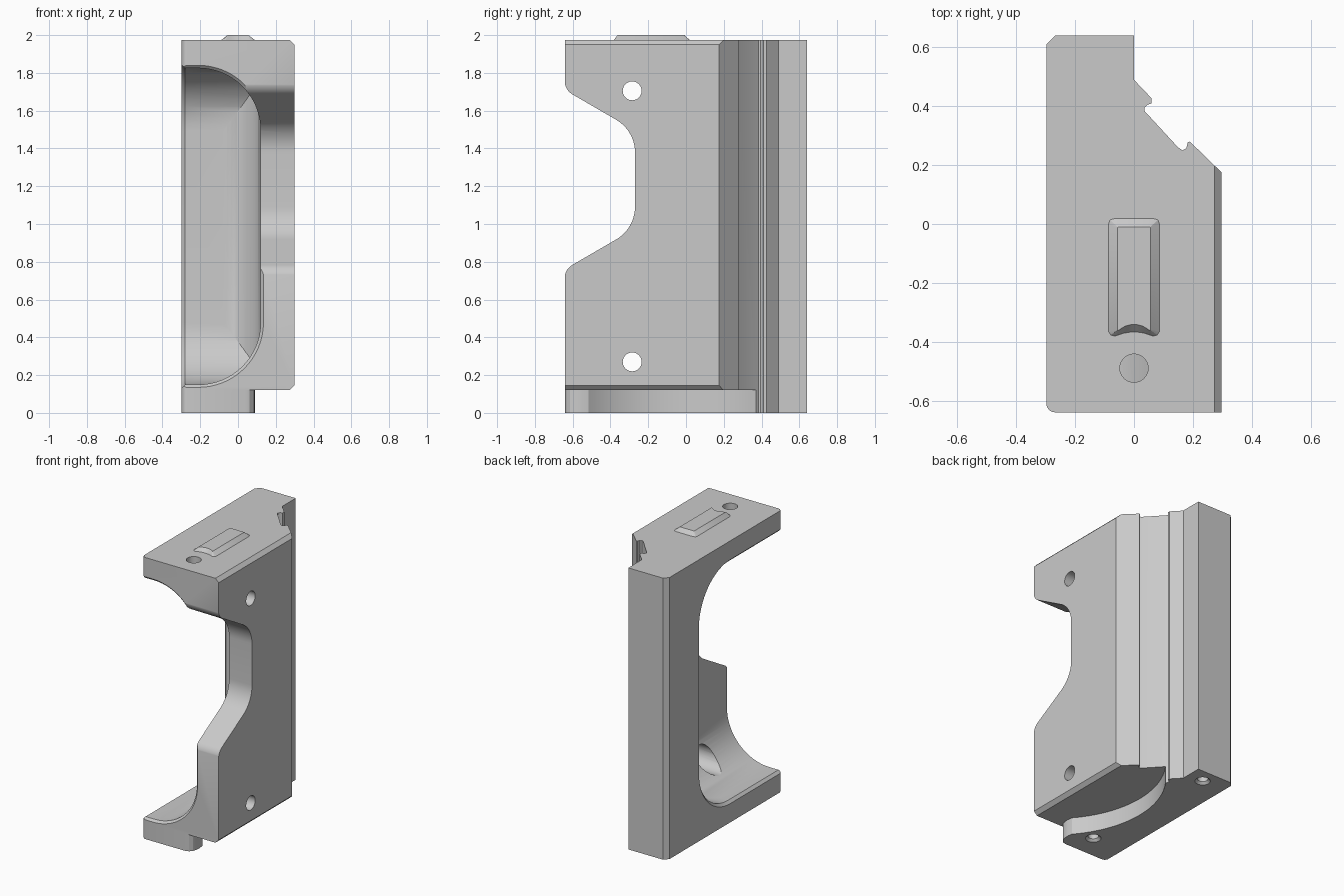
import bpy, bmesh, math
from mathutils import Vector

if "Cube" in bpy.data.objects:
    bpy.data.objects.remove(bpy.data.objects["Cube"], do_unlink=True)

grey = bpy.data.materials.new("plain grey")
grey.use_nodes = True
grey.diffuse_color = (0.59, 0.59, 0.59, 1)
grey.node_tree.nodes["Principled BSDF"].inputs["Base Color"].default_value = (0.59, 0.59, 0.59, 1)


def rounded(corners, steps=10):
    """Polygon from (u, v) or (u, v, radius) corners, radii turned into arcs."""
    out = []
    for i, c in enumerate(corners):
        p = Vector(c[:2])
        if len(c) == 2:
            out.append(p)
            continue
        a = (Vector(corners[i - 1][:2]) - p).normalized()
        b = (Vector(corners[(i + 1) % len(corners)][:2]) - p).normalized()
        half = a.angle(b) / 2
        centre = p + (a + b).normalized() * c[2] / math.sin(half)
        start = p + a * c[2] / math.tan(half) - centre
        end = p + b * c[2] / math.tan(half) - centre
        sweep = start.angle(end)
        for k in range(steps + 1):
            t = k / steps
            w = (math.sin((1 - t) * sweep) * start + math.sin(t * sweep) * end) / math.sin(sweep)
            out.append(centre + w)
    return out


def circle(u, v, r, n=32):
    return [Vector((u + r * math.cos(math.tau * k / n), v + r * math.sin(math.tau * k / n)))
            for k in range(n)]


def loft(name, axis, t0, loop0, t1, loop1=None):
    """Solid between two matching loops placed at t0 and t1 along an axis."""
    place = {"x": lambda p, t: (t, p[0], p[1]),
             "y": lambda p, t: (p[0], t, p[1]),
             "z": lambda p, t: (p[0], p[1], t)}[axis]
    bm = bmesh.new()
    low = [bm.verts.new(place(p, t0)) for p in loop0]
    high = [bm.verts.new(place(p, t1)) for p in (loop1 or loop0)]
    bm.faces.new(low)
    bm.faces.new(high)
    for i in range(len(low)):
        bm.faces.new((low[i - 1], low[i], high[i], high[i - 1]))
    bmesh.ops.recalc_face_normals(bm, faces=bm.faces[:])
    if bm.calc_volume(signed=True) < 0:
        bmesh.ops.reverse_faces(bm, faces=bm.faces[:])
    mesh = bpy.data.meshes.new(name)
    bm.to_mesh(mesh)
    bm.free()
    mesh.materials.append(grey)
    obj = bpy.data.objects.new(name, mesh)
    bpy.context.collection.objects.link(obj)
    return obj


def combine(target, tool, operation="DIFFERENCE"):
    mod = target.modifiers.new("combine", "BOOLEAN")
    mod.operation, mod.solver, mod.object = operation, "EXACT", tool
    mod.use_hole_tolerant = True
    bpy.context.view_layer.objects.active = target
    bpy.ops.object.modifier_apply(modifier=mod.name)
    bpy.data.objects.remove(tool, do_unlink=True)
    bm = bmesh.new()
    bm.from_mesh(target.data)
    bmesh.ops.remove_doubles(bm, verts=bm.verts[:], dist=0.00002)
    bm.to_mesh(target.data)
    bm.free()


# Block with the slanted, grooved back corner
TOP = 1.975
footprint = rounded([
    (-.298, -.64, .03), (.298, -.64), (.298, .175), (.19, .28), (.183, .278),
    (.178, .258), (.165, .25), (.15, .26), (.035, .385), (.035, .395),
    (.045, .405), (.06, .41), (.06, .427), (0, .49), (0, .64), (-.268, .64), (-.298, .61)])
body = loft("body", "z", 0, footprint, TOP)

# Waisted opening in the front of the side wall
waist = rounded([(-.8, 1.77), (-.642, 1.77), (-.642, 1.71, .08), (-.27, 1.494, .2),
                 (-.27, .976, .2), (-.642, .76, .08), (-.642, .7), (-.8, .7)])
combine(body, loft("waist_cutter", "x", -.5, waist, .5))

# Underside recess scooped into the foot, which keeps a rounded front tip
scoop = [(.62 - .71 * math.cos(a), -.05 + .71 * math.sin(a))
         for a in (math.radians(-41 + 3.24 * k) for k in range(25))]
recess = [(.04, -.8), (.04, -.64), (.062, -.632), (.079, -.614), (.088, -.585), (.09, -.55)] \
    + scoop + [(.5, .374), (.5, -.8)]
combine(body, loft("recess_cutter", "z", -.1, recess, .12))

# Chamfers along the upper and lower side edges
for z, s in ((TOP, 1), (.12, -1)):
    edge = [(.248, z + s * .025), (.348, z - s * .075), (.348, z + s * .025)]
    combine(body, loft("chamfer_cutter", "y", -.8, edge, .36))

# Counterbored side holes, top hole and countersunk bottom holes
for z in (.27, 1.705):
    combine(body, loft("side_hole_cutter", "x", -.2, circle(-.285, z, .05), .5))
    combine(body, loft("counterbore_cutter", "x", -.2, circle(-.285, z, .085), .19))
combine(body, loft("top_hole_cutter", "z", 1.6, circle(0, -.49, .048), 2.1))
for x, y in ((-.055, -.47), (-.12, .54)):
    combine(body, loft("sink_cutter", "z", -.02, circle(x, y, .07), .02, circle(x, y, .03)))
    combine(body, loft("bottom_hole_cutter", "z", -.02, circle(x, y, .034), .08))


# Large pocket, open at the front and at one side
def front_outline(o):
    return rounded([(-.5, .15 - o), (.12 + o, .15 - o, .33 + o),
                    (.12 + o, 1.825 + o, .33 + o), (-.5, 1.825 + o)], 16)


def side_outline(o):
    return rounded([(-.8, .15 - o), (.265 + o, .15 - o, .33 + o),
                    (.265 + o, 1.825 + o, .33 + o), (-.8, 1.825 + o)], 16)


pocket = loft("pocket_cutter", "y", -.8, front_outline(0), .5)
combine(pocket, loft("side_limit", "x", -.6, side_outline(0), .6), "INTERSECT")
plan = rounded([(-.7, -.9), (.12, -.9), (.12, .265, .2), (-.7, .265)], 16)
combine(pocket, loft("plan_limit", "z", 0, plan, 2), "INTERSECT")
combine(body, pocket)

# Softened rims of the pocket
combine(body, loft("front_rim_cutter", "y", -.66, front_outline(.035), -.605, front_outline(-.02)))
combine(body, loft("side_rim_cutter", "x", -.34, side_outline(.06), -.26, side_outline(-.02)))


# Raised key on the top with a scooped front end
def mirrored(half):
    return half + [(-x, y) for x, y in reversed(half)]


key_base = mirrored([(.065, .02), (.083, .015), (.088, 0), (.088, -.365),
                     (.08, -.378), (.065, -.382), (.035, -.372), (.01, -.368)])
key_top = mirrored([(.053, -.01), (.054, -.011), (.056, -.012), (.056, -.36),
                    (.0555, -.361), (.054, -.362), (.03, -.347), (.01, -.342)])
key = loft("top_key", "z", TOP - .001, key_base, 2, key_top)

# Smooth the curved faces, keep the edges crisp
for obj in (body, key):
    bpy.ops.object.select_all(action="DESELECT")
    obj.select_set(True)
    bpy.context.view_layer.objects.active = obj
    bpy.ops.object.shade_smooth_by_angle(angle=math.radians(25))
